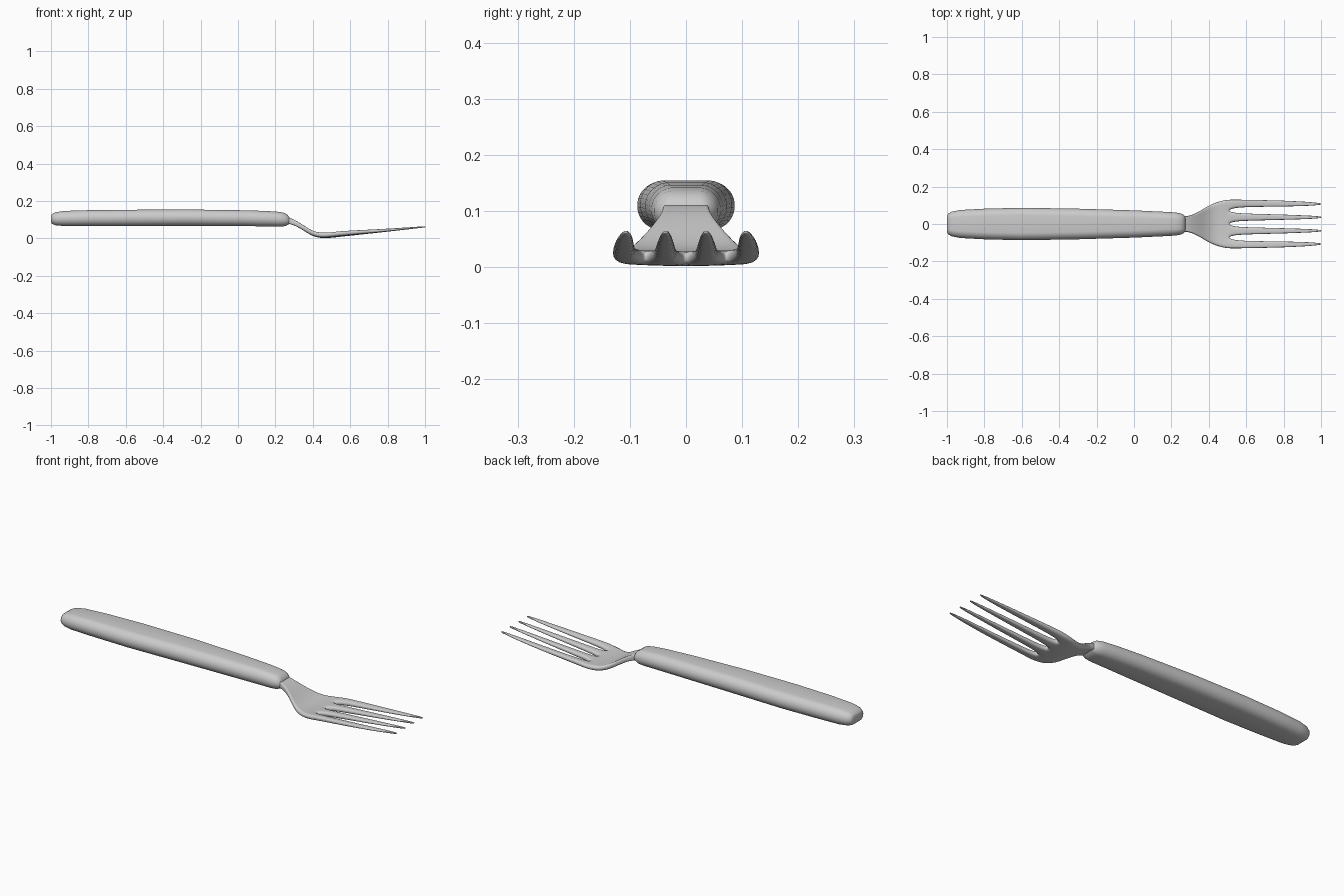
import bpy, bmesh, math

if "Cube" in bpy.data.objects:
    bpy.data.objects.remove(bpy.data.objects["Cube"])


def finish(name, bm, levels):
    bmesh.ops.recalc_face_normals(bm, faces=bm.faces)
    mesh = bpy.data.meshes.new(name)
    bm.to_mesh(mesh)
    bm.free()
    obj = bpy.data.objects.new(name, mesh)
    bpy.context.collection.objects.link(obj)
    for p in mesh.polygons:
        p.use_smooth = True
    if levels:
        sub = obj.modifiers.new("smooth", "SUBSURF")
        sub.levels = sub.render_levels = levels
    return obj


def lerp(table, x):
    # linear lookup in a list of (x, value)
    for (x0, v0), (x1, v1) in zip(table, table[1:]):
        if x <= x1:
            return v0 + (v1 - v0) * (x - x0) / (x1 - x0)
    return table[-1][1]


# Handle: stadium cross-sections (x, half width, z low, z high)
sections = [
    (-1.0, 0.042, 0.088, 0.120), (-0.995, 0.054, 0.078, 0.130),
    (-0.975, 0.066, 0.070, 0.140), (-0.93, 0.075, 0.066, 0.147),
    (-0.8, 0.082, 0.066, 0.151), (-0.6, 0.087, 0.066, 0.153),
    (-0.3, 0.082, 0.067, 0.155), (0.0, 0.073, 0.066, 0.151),
    (0.15, 0.066, 0.064, 0.147), (0.22, 0.062, 0.063, 0.142),
    (0.25, 0.057, 0.065, 0.136), (0.265, 0.049, 0.071, 0.126),
    (0.275, 0.040, 0.078, 0.112)]
bm = bmesh.new()
rings = []
N = 32
for x, w, lo, hi in sections:
    r, c = (hi - lo) / 2, (hi + lo) / 2
    ring = []
    for i in range(N):
        a = 2 * math.pi * (i + 0.5) / N
        y = math.copysign(max(w - r, 0.001), math.cos(a)) + min(r, w) * math.cos(a)
        ring.append(bm.verts.new((x, y, c + r * math.sin(a))))
    rings.append(ring)
for a, b in zip(rings, rings[1:]):
    for i in range(N):
        j = (i + 1) % N
        bm.faces.new((a[i], a[j], b[j], b[i]))
bm.faces.new(rings[0])
bm.faces.new(rings[-1])
handle = finish("handle", bm, 0)
bpy.context.view_layer.objects.active = handle
handle.select_set(True)
bpy.ops.object.shade_smooth_by_angle(angle=math.radians(40))

# Fork head: four strips that share edges in the palm and split into tines
low = [(0.25, 0.083), (0.28, 0.077), (0.32, 0.062), (0.36, 0.036), (0.40, 0.010),
       (0.44, 0.000), (0.50, 0.003), (0.60, 0.014), (0.80, 0.036), (1.01, 0.060)]
thick = [(0.25, 0.034), (0.32, 0.029), (0.40, 0.026), (0.55, 0.025),
         (0.8, 0.015), (1.01, 0.006)]
palm = [(0.25, 0.042), (0.28, 0.042), (0.31, 0.048), (0.35, 0.068), (0.39, 0.094),
        (0.43, 0.113), (0.47, 0.126), (0.505, 0.131)]
# x, then the inner and outer edges of the inner and outer tine
tines = [(0.525, 0.009, 0.064, 0.081, 0.131), (0.56, 0.015, 0.058, 0.088, 0.131),
         (0.65, 0.018, 0.055, 0.091, 0.129), (0.80, 0.022, 0.051, 0.093, 0.126),
         (0.93, 0.026, 0.046, 0.096, 0.119), (0.985, 0.030, 0.042, 0.101, 0.113),
         (1.002, 0.033, 0.039, 0.104, 0.110)]
rows = [(x, 0, w * 0.55, w * 0.55, w) for x, w in palm] + tines
bm = bmesh.new()
for side in (-1, 1):
    for k in (1, 3):
        grid = []
        for row in rows:
            x, a, b = row[0], row[k], row[k + 1]
            dish = 0.007 * max(0, 1 - abs(x - 0.55) / 0.3)
            grid.append([bm.verts.new((x, side * y, lerp(low, x) + dish * (y / 0.13) ** 2))
                         for y in (a, (a + b) / 2, b)])
        for p, q in zip(grid, grid[1:]):
            for i in range(2):
                f = (p[i], q[i], q[i + 1], p[i + 1])
                bm.faces.new(f if side > 0 else f[::-1])
bmesh.ops.remove_doubles(bm, verts=bm.verts, dist=0.0005)
# Give the sheet its tapering thickness
ext = bmesh.ops.extrude_face_region(bm, geom=bm.faces[:], use_keep_orig=True)
for v in ext["geom"]:
    if isinstance(v, bmesh.types.BMVert):
        v.co.z += lerp(thick, v.co.x)
finish("fork_head", bm, 2)
